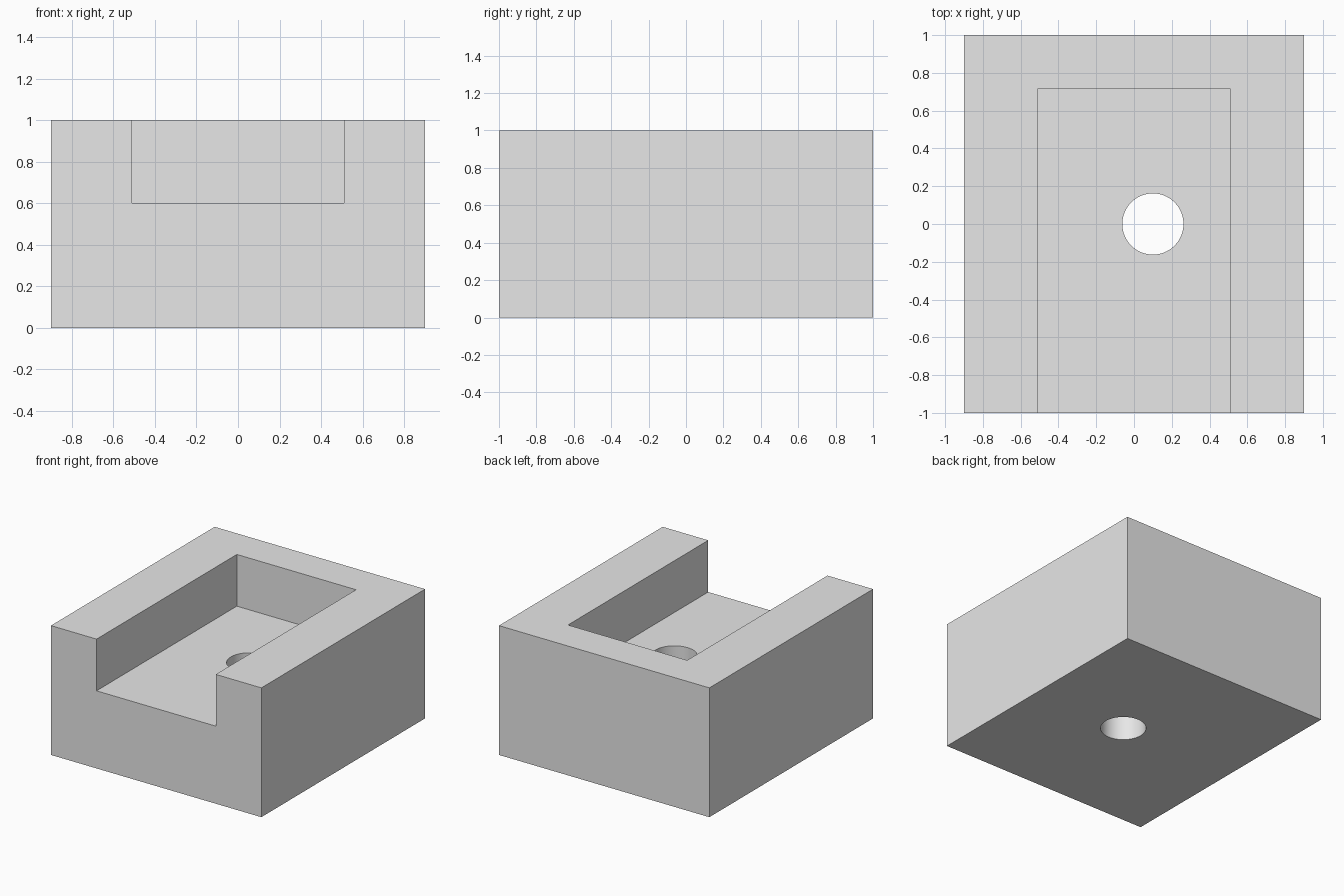
import bpy
import math

default = bpy.data.objects.get("Cube")
if default:
    bpy.data.objects.remove(default, do_unlink=True)

# Plain grey finish
GREY = (0.8, 0.8, 0.8, 1.0)
grey = bpy.data.materials.new("plain_grey")
grey.use_nodes = True
grey.diffuse_color = GREY
grey.node_tree.nodes["Principled BSDF"].inputs["Base Color"].default_value = GREY


def box(name, low, high):
    """Axis-aligned box between two corners."""
    centre = [(a + b) / 2 for a, b in zip(low, high)]
    bpy.ops.mesh.primitive_cube_add(size=1, location=centre)
    obj = bpy.context.object
    obj.name = name
    obj.scale = [b - a for a, b in zip(low, high)]
    bpy.ops.object.transform_apply(location=True, rotation=False, scale=True)
    obj.data.materials.append(grey)
    return obj


def cut(target, cutter):
    """Subtract the cutter, then discard it."""
    mod = target.modifiers.new("cut", 'BOOLEAN')
    mod.operation = 'DIFFERENCE'
    mod.solver = 'EXACT'
    mod.object = cutter
    cutter.hide_render = True
    bpy.context.view_layer.objects.active = target
    bpy.ops.object.modifier_apply(modifier=mod.name)
    bpy.data.objects.remove(cutter, do_unlink=True)


# Solid block
block = box("slotted_block", (-0.9, -1, 0), (0.9, 1, 1))

# Pocket open at the top and front
cut(block, box("pocket_cutter", (-0.51, -1.2, 0.6), (0.51, 0.714, 1.2)))

# Off-centre round hole through the pocket floor
bpy.ops.mesh.primitive_cylinder_add(vertices=64, radius=0.162, depth=2,
                                    location=(0.1, 0, 0.3))
hole = bpy.context.object
hole.name = "hole_cutter"
hole.data.materials.append(grey)
cut(block, hole)

# Smooth hole wall, sharp block edges
bpy.ops.object.select_all(action='DESELECT')
block.select_set(True)
bpy.context.view_layer.objects.active = block
bpy.ops.object.shade_smooth_by_angle(angle=math.radians(30))
